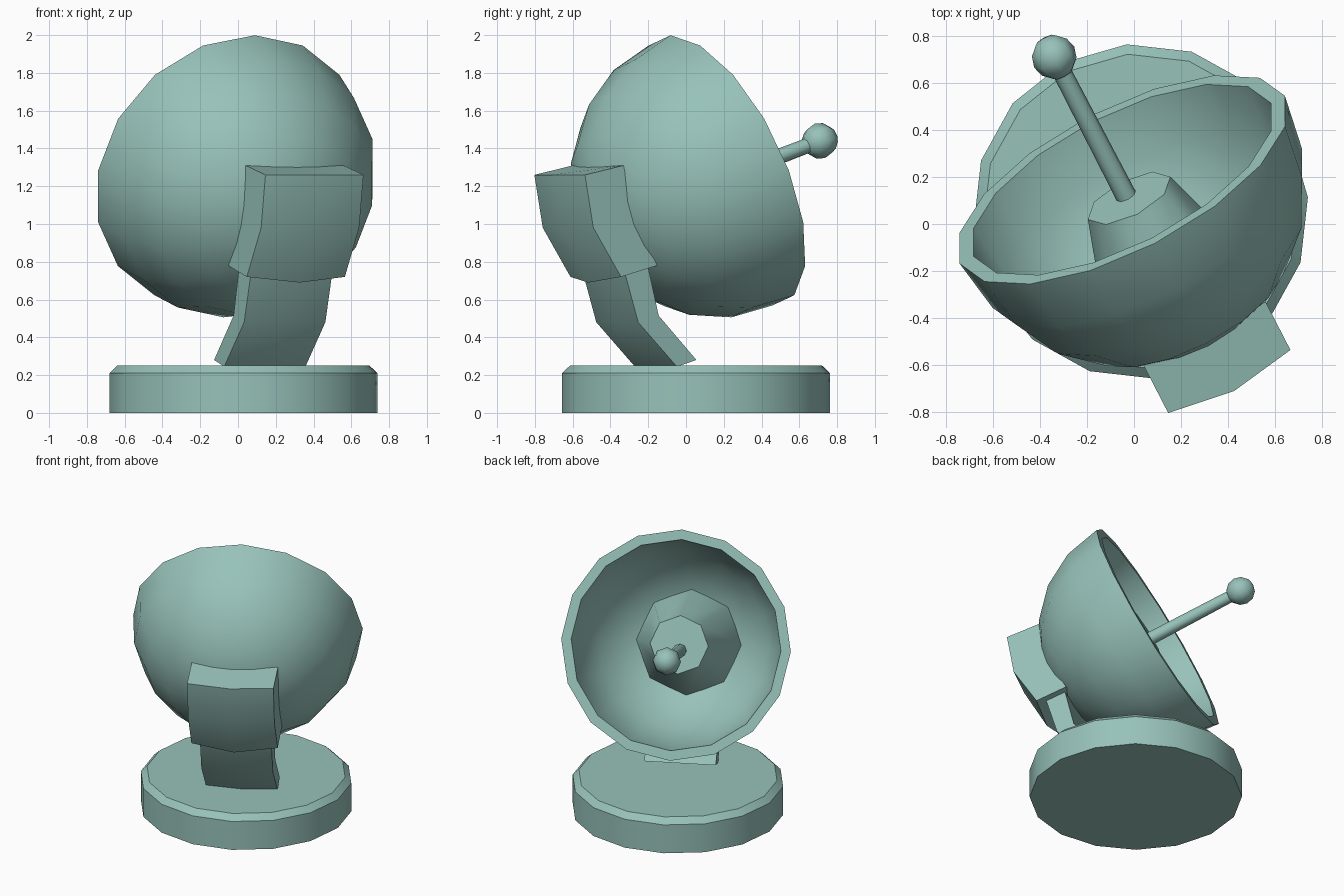
import bpy, bmesh, math
from mathutils import Matrix, Vector

if "Cube" in bpy.data.objects:
    bpy.data.objects.remove(bpy.data.objects["Cube"])

TURN = Matrix.Rotation(math.radians(27.3), 4, 'Z')   # whole model is turned about z

paint = bpy.data.materials.new("teal_paint")
paint.diffuse_color = (0.31, 0.54, 0.49, 1)
paint.use_nodes = True
paint.node_tree.nodes["Principled BSDF"].inputs["Base Color"].default_value = paint.diffuse_color


def finish(bm, name, matrix, angle):
    bmesh.ops.remove_doubles(bm, verts=bm.verts, dist=1e-5)
    bmesh.ops.recalc_face_normals(bm, faces=bm.faces)
    bm.transform(TURN @ matrix)
    me = bpy.data.meshes.new(name)
    bm.to_mesh(me)
    bm.free()
    me.materials.append(paint)
    ob = bpy.data.objects.new(name, me)
    bpy.context.collection.objects.link(ob)
    bpy.ops.object.select_all(action='DESELECT')
    ob.select_set(True)
    bpy.context.view_layer.objects.active = ob
    bpy.ops.object.shade_smooth_by_angle(angle=math.radians(angle))
    return ob


def lathe(name, profile, sides, matrix, angle=35):
    """Revolve (radius, height) points round z; zero radius closes a pole."""
    bm = bmesh.new()
    rings = []
    for r, z in profile:
        if r < 1e-6:
            rings.append([bm.verts.new((0, 0, z))] * sides)
        else:
            rings.append([bm.verts.new((r * math.cos(2 * math.pi * i / sides),
                                        r * math.sin(2 * math.pi * i / sides), z))
                          for i in range(sides)])
    for a, b in zip(rings, rings[1:]):
        for i in range(sides):
            j = (i + 1) % sides
            quad = list(dict.fromkeys((a[i], a[j], b[j], b[i])))
            bm.faces.new(quad)
    for ring in (rings[0], rings[-1]):
        if ring[0] is not ring[1]:
            bm.faces.new(ring)
    return finish(bm, name, matrix, angle)


def bent_bar(name, stations, half, bulge, mid_drop):
    """Stations are (outer y, outer z, inner y, inner z); outer side has a raised middle."""
    bm = bmesh.new()
    loops = []
    for k, (oy, oz, iy, iz) in enumerate(stations):
        drop = mid_drop if k == 0 else 0
        pts = [(-half, oy, oz), (0, oy - bulge, oz - drop), (half, oy, oz),
               (half, iy, iz), (-half, iy, iz)]
        loops.append([bm.verts.new(p) for p in pts])
    for a, b in zip(loops, loops[1:]):
        for i in range(5):
            j = (i + 1) % 5
            bm.faces.new((a[i], a[j], b[j], b[i]))
    bm.faces.new(loops[0])
    bm.faces.new(loops[-1])
    return finish(bm, name, Matrix.Translation((0.053, 0, 0)), 38)


# Round base with chamfered top
lathe("base", [(0.712, 0), (0.712, 0.21), (0.67, 0.25)], 16,
      Matrix.Translation((0.05, 0.034, 0)))

# Curved stem and the wider bracket behind the dish
bent_bar("stem", [(-0.207, 0.245, -0.09, 0.28), (-0.437, 0.48, -0.315, 0.515),
                  (-0.51, 0.72, -0.375, 0.76), (-0.66, 1.0, -0.53, 1.03)],
         0.242, 0.03, 0)
bent_bar("bracket", [(-0.565, 0.72, -0.35, 0.78), (-0.73, 0.98, -0.49, 1.04),
                     (-0.78, 1.26, -0.55, 1.31)], 0.292, 0.045, 0.03)

# Dish bowl: outer shell, flat rim, inner shell
dish = (Matrix.Translation((0.042, 0.19, 1.284))
        @ Matrix.Rotation(math.radians(-67), 4, 'X'))
N = 5
arc = [math.radians(90 * i / N) for i in range(N + 1)]
outer = [(0.777 * math.sin(t), -0.81 * math.cos(t)) for t in arc]
inner = [(0.71 * math.sin(t), -0.735 * math.cos(t)) for t in reversed(arc)]
lathe("dish", outer + inner, 16, dish)

# Tapered hub inside the dish
lathe("hub", [(0.365, -0.66), (0.197, -0.09)], 8,
      Matrix.Translation((-0.01, 0, 0)) @ dish, 50)

# Feed rod with ball tip
start, tip = Vector((0.025, 0.08, 1.20)), Vector((0.024, 0.785, 1.44))
aim = (tip - start).to_track_quat('Z', 'Y').to_matrix().to_4x4()
lathe("rod", [(0.045, 0), (0.04, (tip - start).length)], 8,
      Matrix.Translation(start) @ aim, 50)
ball = [(0.096 * math.sin(math.pi * i / 6), -0.096 * math.cos(math.pi * i / 6))
        for i in range(7)]
ball[0], ball[-1] = (0, -0.096), (0, 0.096)
lathe("rod_ball", ball, 8, Matrix.Translation(tip) @ aim, 50)
